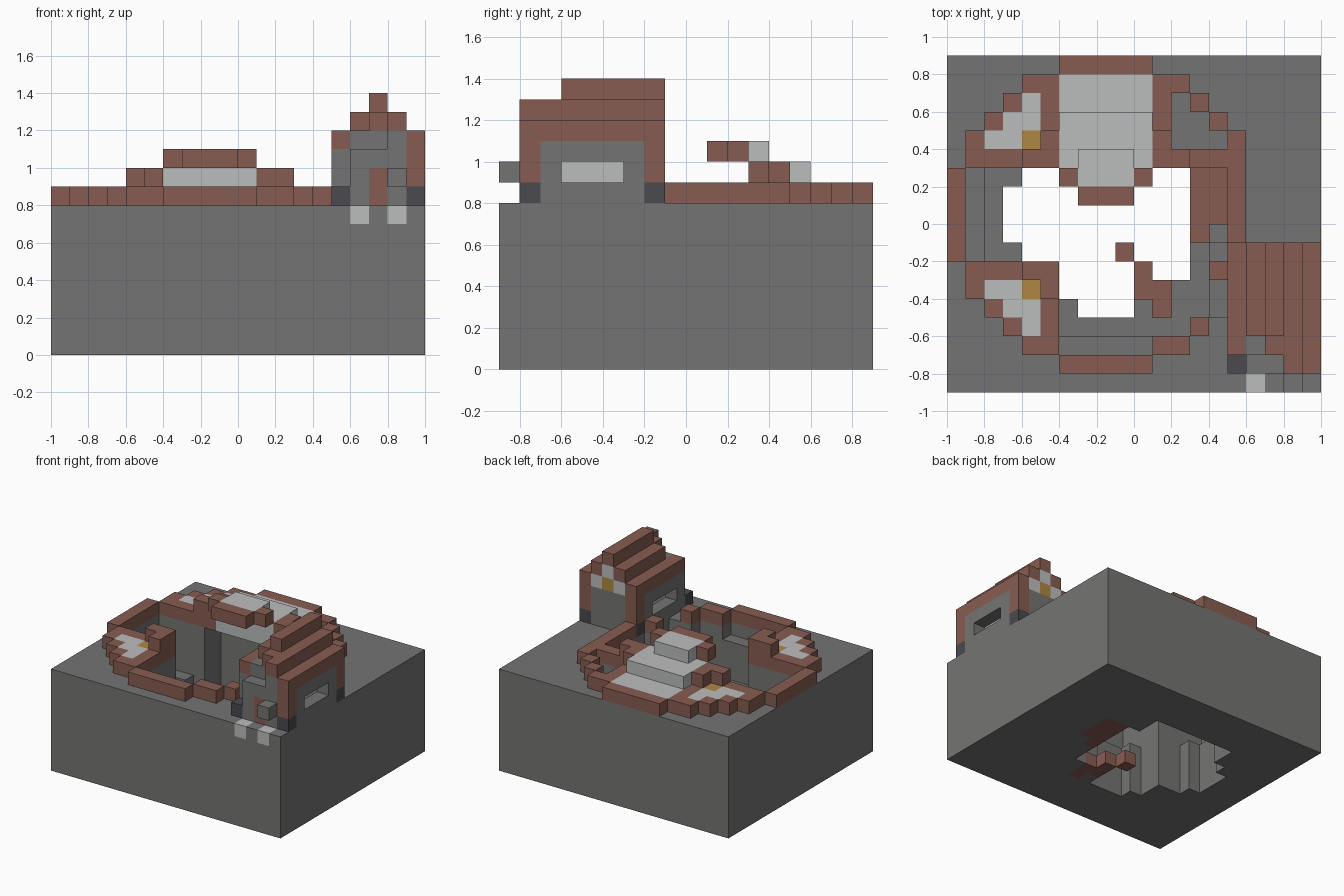
import bpy

cube = bpy.data.objects.get("Cube")
if cube:
    bpy.data.objects.remove(cube, do_unlink=True)

UNIT = 0.1
TOP = 8
COLOURS = {
    "stone": (0.175, 0.175, 0.172),
    "brick": (0.245, 0.107, 0.083),
    "pale": (0.50, 0.515, 0.505),
    "gold": (0.43, 0.24, 0.055),
    "dark": (0.068, 0.068, 0.08),
}
NAMES = list(COLOURS)
MATERIALS = []
for name, rgb in COLOURS.items():
    mat = bpy.data.materials.new(name)
    mat.diffuse_color = (*rgb, 1)
    mat.use_nodes = True
    bsdf = mat.node_tree.nodes["Principled BSDF"]
    bsdf.inputs["Base Color"].default_value = (*rgb, 1)
    bsdf.inputs["Roughness"].default_value = 0.9
    MATERIALS.append(mat)

# Block space: cell -> (part, colour)
cells = {}


def span(value):
    return range(*value) if isinstance(value, tuple) else range(value, value + 1)


def fill(part, colour, xs, ys, zs):
    for x in span(xs):
        for y in span(ys):
            for z in span(zs):
                cells[x, y, z] = (part, colour)


def carve(xs, ys, zs):
    for x in span(xs):
        for y in span(ys):
            for z in span(zs):
                cells.pop((x, y, z), None)


def pit(xs, ys, floor=0):
    carve(xs, ys, (floor, TOP))


def rim(colour, xs, ys):
    fill("pit_rim", colour, xs, ys, TOP)


# Ground block
fill("ground_block", "stone", (-10, 10), (-9, 9), (0, TOP))

# Open pit through the ground, reaching under the broken dome
pit((-6, 5), (0, 3))
pit((-6, 4), -1)
pit((-6, 3), -2)
pit((-4, 3), -3)
pit((-4, 2), -4)
pit((-3, 0), -5)
pit(1, -5)
pit(-7, (-1, 2))
pit((-5, 2), (3, 5))

# Middle and high ledges around the pit
MIDDLE, HIGH = 4, 7
pit(-9, (-2, 3), HIGH)
pit(-8, (-2, 3), MIDDLE)
for y in (-2, 2):
    pit(-7, y, MIDDLE)
pit(3, (-5, -1), MIDDLE)
pit(4, -1, MIDDLE)
pit(2, (-5, -3), MIDDLE)
for x in (-4, 0):
    pit(x, -5, MIDDLE)
pit((-4, 3), -6, MIDDLE)
pit((-4, 1), -7, HIGH)
for y in (-2, -4, -5):
    pit(4, y, HIGH)
for step in range(3):
    pit((2, 3 + step), 6 - step, HIGH)

# Bricks lying on the pit floor
for xs, ys in (((3, 5), (0, 3)), (3, -1), (-1, -2), (0, -3), ((0, 2), -4), (1, -5)):
    fill("fallen_bricks", "brick", xs, ys, 0)

# Rim halves mirrored front to back, each with a stepped pale corner
for side in (-1, 1):
    rim("brick", (-4, 1), 8 * side)
    rim("brick", (-6, -4), 7 * side)
    rim("brick", (1, 3), 7 * side)
    rim("brick", (-9, -4), 3 * side)
    rim("brick", 3, 6 * side)
    for step in range(3):
        y = (6 - step) * side
        rim("brick", -7 - step, y)
        rim("pale", (-6 - step, -5), y)
        rim("brick", -5, y)
    rim("gold", -6, 4 * side)
    fill("rim_raised_corner", "brick", (-6, -4), 3 * side, 9)
    fill("rim_raised_corner", "brick", -5, 4 * side, 9)

# Rim sides and the rear right corner
rim("brick", -10, (-2, 3))
rim("brick", 5, (-4, 5))
rim("brick", 4, (5, 6))
rim("brick", 4, -3)
rim("brick", 1, (4, 7))
rim("brick", (1, 6), 3)
rim("pale", (-4, 1), (3, 8))

# Broken dome tiers over the pit
fill("dome_lower", "pale", (-4, 1), (3, 6), 9)
fill("dome_lower", "brick", 1, (3, 5), 9)
fill("dome_lower", "brick", 2, 3, 9)
fill("dome_upper", "brick", (-4, 1), 2, 10)
fill("dome_upper", "brick", (-3, 0), 1, 10)
fill("dome_upper", "pale", (-3, 0), (2, 4), 10)

# House walls
fill("house_walls", "stone", (6, 9), (-7, -1), (TOP, 12))
fill("house_walls", "stone", (6, 9), -8, (TOP, 11))
fill("house_walls", "stone", 8, -8, 11)
fill("house_walls", "brick", 7, -8, (TOP, 10))

# Side walls with corner pillars, eaves and recessed windows
for side, inner in ((5, 6), (9, 8)):
    fill("house_walls", "stone", side, (-8, -1), (TOP, 11))
    fill("house_eaves", "brick", side, (-8, -1), 11)
    for y in (-8, -2):
        fill("house_pillars", "brick", side, y, (9, 12))
        fill("house_pillars", "dark", side, y, TOP)
    carve(side, (-6, -3), 9)
    fill("house_windows", "pale", inner, (-6, -3), 9)

# Collapsed front corner
carve(5, -8, (9, 12))

# Stepped roof
fill("house_roof", "brick", 6, (-6, -1), 12)
fill("house_roof", "brick", 7, (-7, -1), 12)
fill("house_roof", "brick", 8, (-8, -1), 12)
fill("house_roof", "brick", 7, (-6, -1), 13)

# Rear gable decoration
for x, z in ((6, 11), (8, 11), (7, 12)):
    fill("gable_panel", "pale", x, -2, z)
fill("gable_panel", "gold", 7, -2, 11)

# Front block and pale stones in the ground edge
fill("front_block", "stone", 8, -9, 9)
for x in (6, 8):
    fill("front_stones", "pale", x, -9, 7)


# Turn the exposed block sides into one mesh per part
def cell_face(cell, axis, sign):
    u, v = (axis + 1) % 3, (axis + 2) % 3
    corners = []
    for du, dv in ((0, 0), (1, 0), (1, 1), (0, 1)):
        p = list(cell)
        p[axis] += sign > 0
        p[u] += du
        p[v] += dv
        corners.append(tuple(p))
    return corners if sign > 0 else corners[::-1]


def build_part(part):
    index, faces, colours = {}, [], []
    for cell, (owner, colour) in cells.items():
        if owner != part:
            continue
        for axis in range(3):
            for sign in (-1, 1):
                near = list(cell)
                near[axis] += sign
                if tuple(near) in cells:
                    continue
                quad = cell_face(cell, axis, sign)
                faces.append([index.setdefault(p, len(index)) for p in quad])
                colours.append(NAMES.index(colour))
    mesh = bpy.data.meshes.new(part)
    mesh.from_pydata([[c * UNIT for c in p] for p in index], [], faces)
    for mat in MATERIALS:
        mesh.materials.append(mat)
    mesh.polygons.foreach_set("material_index", colours)
    mesh.update()
    bpy.context.collection.objects.link(bpy.data.objects.new(part, mesh))


for part in sorted({owner for owner, _ in cells.values()}):
    build_part(part)
